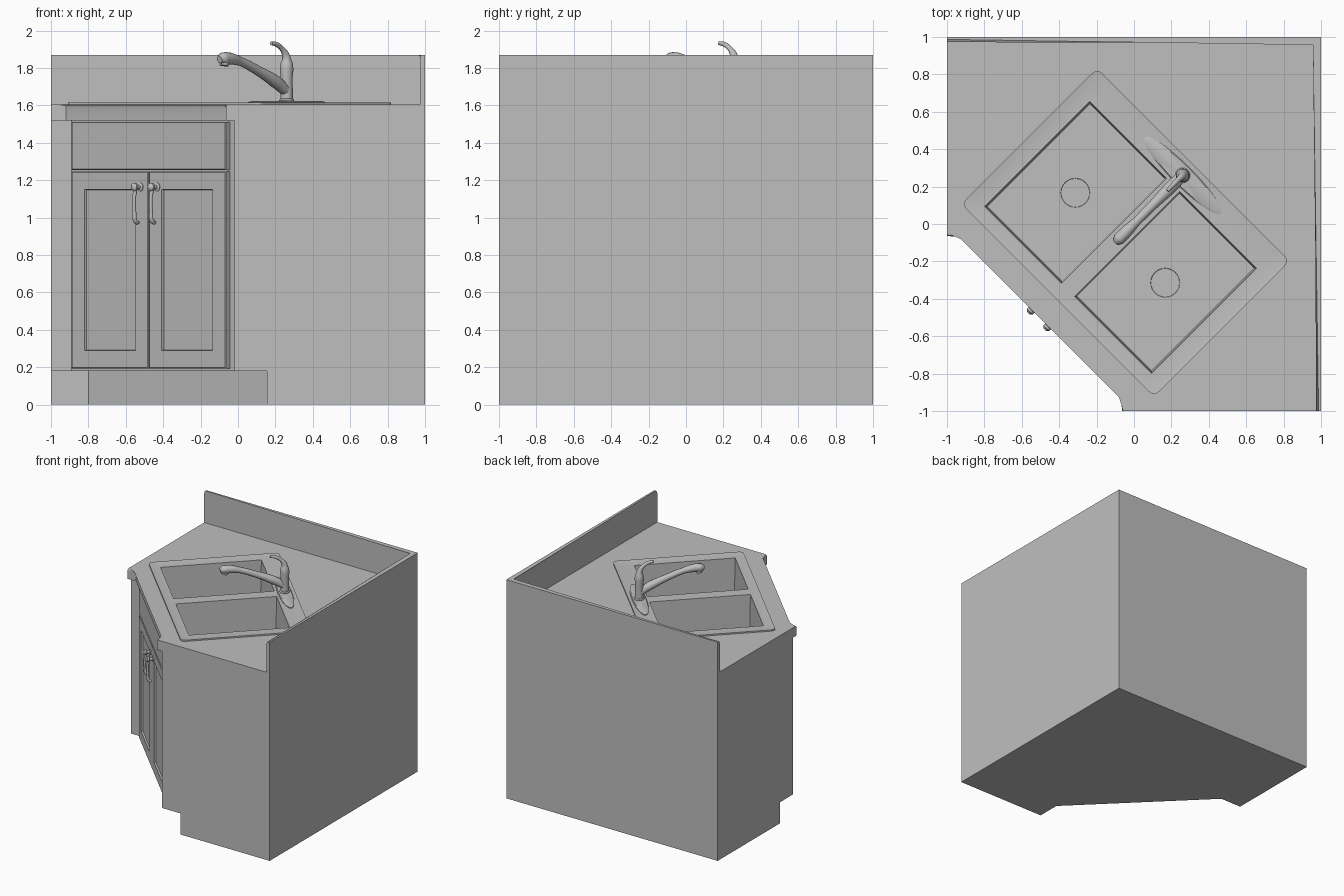
import bpy, bmesh, math
from mathutils import Matrix, Vector

if "Cube" in bpy.data.objects:
    bpy.data.objects.remove(bpy.data.objects["Cube"])

grey = bpy.data.materials.new("plain_grey")
grey.use_nodes = True
grey.diffuse_color = (0.52, 0.52, 0.52, 1)
grey.node_tree.nodes["Principled BSDF"].inputs["Base Color"].default_value = (0.52, 0.52, 0.52, 1)

DIAGONAL = Matrix.Rotation(-math.pi / 4, 4, "Z")  # frame of the corner front: -y faces out


def activate(ob):
    bpy.ops.object.select_all(action="DESELECT")
    ob.select_set(True)
    bpy.context.view_layer.objects.active = ob


def finish(name, bm, smooth=False, diagonal=True):
    bmesh.ops.recalc_face_normals(bm, faces=bm.faces)
    me = bpy.data.meshes.new(name)
    bm.to_mesh(me)
    bm.free()
    ob = bpy.data.objects.new(name, me)
    me.materials.append(grey)
    bpy.context.collection.objects.link(ob)
    if diagonal:
        ob.matrix_world = DIAGONAL
    if smooth:
        activate(ob)
        bpy.ops.object.shade_smooth_by_angle(angle=math.radians(40))
    return ob


def prism(name, outline, z0, z1, top=True, rounded=None, radius=0.015):
    """Extrude a plan outline; optionally round the top edges chosen by a rule."""
    bm = bmesh.new()
    low = [bm.verts.new((x, y, z0)) for x, y in outline]
    high = [bm.verts.new((x, y, z1)) for x, y in outline]
    n = len(outline)
    bm.faces.new(low)
    if top:
        bm.faces.new(high)
    for i in range(n):
        j = (i + 1) % n
        bm.faces.new((low[i], low[j], high[j], high[i]))
    if rounded:
        edges = []
        for e in bm.edges:
            mid = (e.verts[0].co + e.verts[1].co) / 2
            if mid.z > z1 - 0.001 and rounded(mid):
                edges.append(e)
        bmesh.ops.bevel(bm, geom=edges, offset=radius, segments=3, profile=0.5, affect="EDGES")
    return finish(name, bm, bool(rounded), diagonal=False)


def box(x0, x1, y0, y1, z0, z1):
    bm = bmesh.new()
    size = Matrix.Diagonal((x1 - x0, y1 - y0, z1 - z0, 1))
    place = Matrix.Translation(((x0 + x1) / 2, (y0 + y1) / 2, (z0 + z1) / 2))
    bmesh.ops.create_cube(bm, size=1, matrix=place @ size)
    return bm


def lathe(name, profile, place, steps=32):
    """Spin a radius/height profile about the local z axis."""
    bm = bmesh.new()
    verts = [bm.verts.new((r, 0, z)) for r, z in profile]
    edges = [bm.edges.new(pair) for pair in zip(verts, verts[1:])]
    bmesh.ops.spin(bm, geom=verts + edges, axis=(0, 0, 1), cent=(0, 0, 0),
                   angle=2 * math.pi, steps=steps)
    bmesh.ops.remove_doubles(bm, verts=bm.verts, dist=0.0002)
    bm.transform(place)
    return finish(name, bm, True)


def tube(name, points):
    """Smooth tapered tube through (x, y, z, radius) points."""
    cu = bpy.data.curves.new(name, "CURVE")
    cu.dimensions = "3D"
    cu.bevel_depth = 1
    cu.bevel_resolution = 4
    cu.resolution_u = 6
    cu.use_fill_caps = True
    sp = cu.splines.new("BEZIER")
    sp.bezier_points.add(len(points) - 1)
    for bp, (x, y, z, r) in zip(sp.bezier_points, points):
        bp.co = (x, y, z)
        bp.radius = r
        bp.handle_left_type = bp.handle_right_type = "AUTO"
    cu.materials.append(grey)
    ob = bpy.data.objects.new(name, cu)
    bpy.context.collection.objects.link(ob)
    ob.matrix_world = DIAGONAL
    activate(ob)
    bpy.ops.object.convert(target="MESH")
    bpy.ops.object.shade_smooth_by_angle(angle=math.radians(50))


def corner_plan(a, b):
    """Square plan with a cut corner: ends at a, diagonal from b."""
    return [(-1, 1), (-1, a), (b, a), (a, b), (a, -1), (1, -1), (1, 1)]


# Cabinet carcass, recessed toe base, counter and backsplash
prism("toe_base", corner_plan(0.155, -0.8), 0, 0.18, top=False)
prism("cabinet_carcass", corner_plan(-0.02, -0.89), 0.18, 1.52, top=False)
counter = prism("countertop", corner_plan(-0.065, -0.92), 1.52, 1.605,
                rounded=lambda m: m.x + m.y < -0.9 and m.x > -0.99 and m.y > -0.99)
prism("backsplash", [(-1, 1), (-1, 0.972), (0.972, 0.972), (0.972, -1), (1, -1), (1, 1)],
      1.6, 1.87, rounded=lambda m: max(m.x, m.y) < 0.99 and min(m.x, m.y) > -0.99)

# Opening in the counter for the sink
cutter = finish("sink_cutter", box(-0.68, 0.68, -0.54, 0.4, 1.4, 1.8))
cutter.hide_render = True
cut = counter.modifiers.new("sink_opening", "BOOLEAN")
cut.object = cutter
cut.solver = "EXACT"
activate(counter)
bpy.ops.object.modifier_apply(modifier=cut.name)
bpy.data.objects.remove(cutter)

# Double bowl sink: a rim grid whose two bowl cells are pushed down
us = [-0.728, -0.688, -0.63, -0.05, 0.05, 0.63, 0.688, 0.728]
vs = [-0.577, -0.542, -0.498, 0.295, 0.409, 0.449]
bm = bmesh.new()
grid = []
for v in vs:
    row = []
    for u in us:
        outer = u in (us[0], us[-1]) or v in (vs[0], vs[-1])
        row.append(bm.verts.new((u, v, 1.616 if outer else 1.611)))
    grid.append(row)
bowls = []
for j in range(len(vs) - 1):
    for i in range(len(us) - 1):
        f = bm.faces.new((grid[j][i], grid[j][i + 1], grid[j + 1][i + 1], grid[j + 1][i]))
        if j == 2 and i in (2, 4):
            bowls.append(f)
rim = [e for e in bm.edges if e.is_boundary]
skirt = bmesh.ops.extrude_edge_only(bm, edges=rim)["geom"]
for vert in [g for g in skirt if isinstance(g, bmesh.types.BMVert)]:
    vert.co.z = 1.6
bmesh.ops.inset_individual(bm, faces=bowls, thickness=0.012, depth=-0.36)
corners = [e for e in bm.edges if abs(e.verts[0].co.x) > 0.72 and abs(e.verts[1].co.x) > 0.72
           and (e.verts[0].co.xy - e.verts[1].co.xy).length < 0.001
           and min(abs(e.verts[0].co.y - vs[0]), abs(e.verts[0].co.y - vs[-1])) < 0.001]
bmesh.ops.bevel(bm, geom=corners, offset=0.035, segments=4, profile=0.5, affect="EDGES")
sink = finish("double_sink", bm)
soft = sink.modifiers.new("soft_edges", "BEVEL")
soft.width = 0.014
soft.segments = 3
soft.limit_method = "ANGLE"
soft.angle_limit = math.radians(50)
activate(sink)
bpy.ops.object.modifier_apply(modifier=soft.name)
bpy.ops.object.shade_smooth_by_angle(angle=math.radians(40))

# Drains
for side, x in (("right", -0.34), ("left", 0.34)):
    lathe(side + "_drain", [(0.084, 0), (0.084, 0.005), (0.078, 0.005), (0.076, 0.002), (0, 0.002)],
          Matrix.Translation((x, -0.104, 1.251)))

# Faucet: oval plate, body, spout with spray head, lever
FAUCET = Vector((0, 0.368, 1.61))
lathe("faucet_plate", [(0.055, 0), (0.055, 0.008), (0.05, 0.013), (0, 0.013)],
      Matrix.Translation(FAUCET) @ Matrix.Diagonal((5.2, 1, 1, 1)), 48)
lathe("faucet_body", [(0.04, 0), (0.04, 0.018), (0.033, 0.026), (0.032, 0.14), (0.036, 0.18),
                      (0.034, 0.21), (0.024, 0.235), (0, 0.245)], Matrix.Translation(FAUCET))
tube("faucet_spout", [(0, 0.368, 1.675, 0.03), (0, 0.28, 1.728, 0.034), (0, 0.14, 1.79, 0.026),
                      (0, 0.02, 1.834, 0.024), (0, -0.06, 1.85, 0.032), (0, -0.115, 1.85, 0.033),
                      (0, -0.14, 1.845, 0.02)])
tube("spray_nozzle", [(0, -0.1, 1.845, 0.027), (0, -0.106, 1.812, 0.024)])
tube("faucet_lever", [(0, 0.37, 1.82, 0.03), (0, 0.362, 1.865, 0.021), (0, 0.335, 1.9, 0.014),
                      (0, 0.29, 1.926, 0.013), (0, 0.252, 1.932, 0.01)])


# Drawer front and panelled doors
def front_panel(name, x0, x1, z0, z1, panelled):
    bm = box(x0, x1, -0.672, -0.64, z0, z1)
    face = min(bm.faces, key=lambda f: f.calc_center_median().y)
    bmesh.ops.inset_individual(bm, faces=[face], thickness=0.007, depth=0.005)
    if panelled:
        bmesh.ops.inset_individual(bm, faces=[face], thickness=0.13, depth=0)
        bmesh.ops.inset_individual(bm, faces=[face], thickness=0.004, depth=-0.014)
    finish(name, bm)


front_panel("drawer_front", -0.582, 0.582, 1.255, 1.512, False)
for side, s in (("right", -1), ("left", 1)):
    front_panel(side + "_door", *sorted((s * 0.003, s * 0.582)), 0.192, 1.247, True)
    # Drop pulls beside the meeting line of the doors
    x = s * 0.063
    post = Matrix.Translation((x, -0.675, 1.163)) @ Matrix.Rotation(math.pi / 2, 4, "X")
    lathe(side + "_pull_post", [(0.024, 0), (0.024, 0.006), (0.012, 0.012), (0.012, 0.03),
                                (0.022, 0.038), (0.022, 0.05), (0.012, 0.06), (0, 0.062)], post, 20)
    tube(side + "_pull_bar", [(x, -0.712, 1.16, 0.012), (x, -0.722, 1.1, 0.009), (x, -0.72, 1.03, 0.01),
                              (x, -0.715, 0.985, 0.012), (x, -0.695, 0.97, 0.011)])
